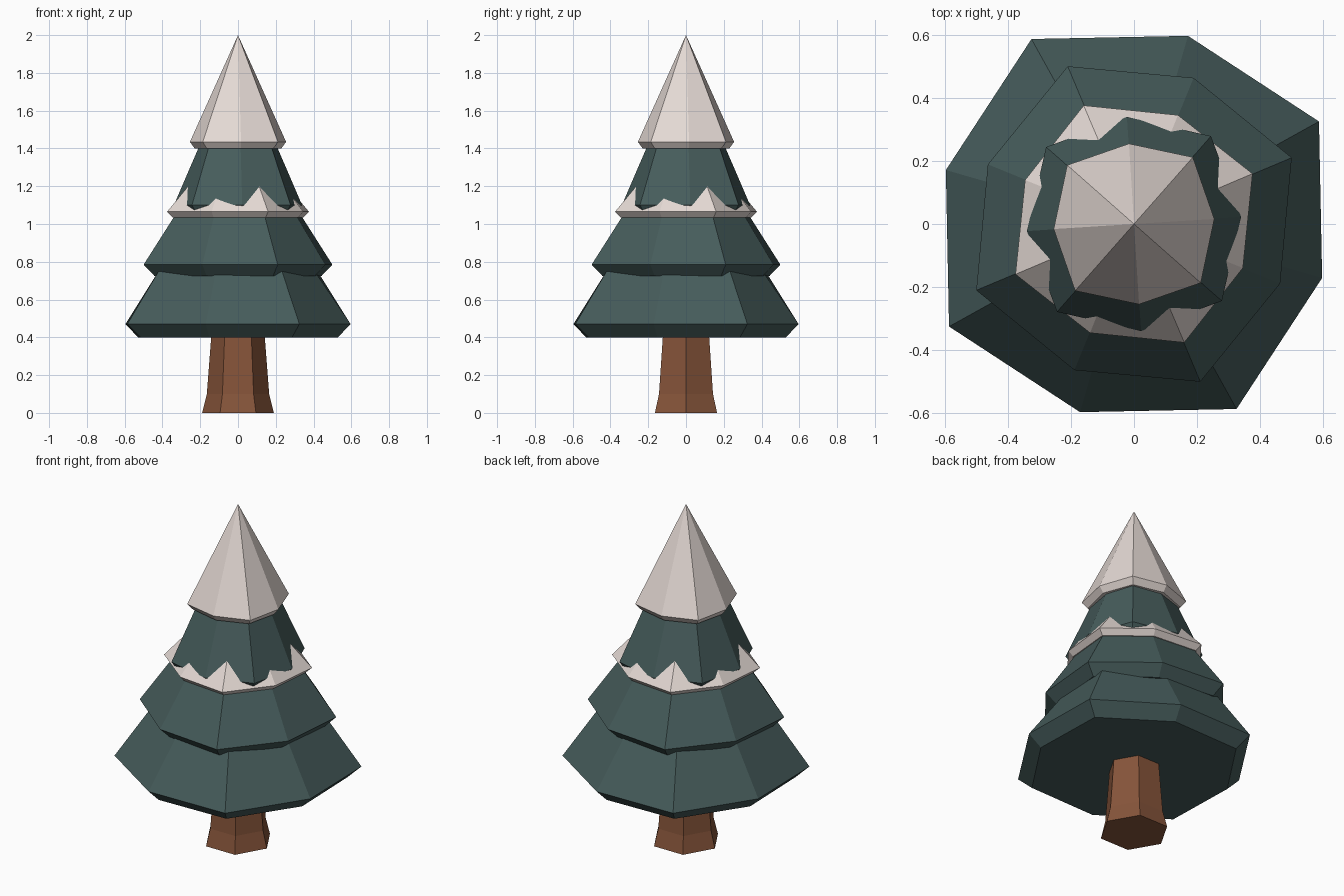
import bpy
import bmesh
from math import radians, cos, sin

cube = bpy.data.objects.get("Cube")
if cube:
    bpy.data.objects.remove(cube, do_unlink=True)


def make_material(name, rgb):
    mat = bpy.data.materials.new(name)
    mat.use_nodes = True
    color = (*rgb, 1.0)
    mat.diffuse_color = color
    bsdf = next(n for n in mat.node_tree.nodes if n.type == 'BSDF_PRINCIPLED')
    bsdf.inputs["Base Color"].default_value = color
    bsdf.inputs["Roughness"].default_value = 0.9
    return mat


def make_layered_solid(name, mat, sides, start, rings, apex=None):
    """Stack polygon rings (z, radius of even corners, radius of odd corners)."""
    bm = bmesh.new()
    loops = []
    for z, r_even, r_odd in rings:
        loop = []
        for i in range(sides):
            a = radians(start + 360 * i / sides)
            r = r_odd if i % 2 else r_even
            loop.append(bm.verts.new((r * cos(a), r * sin(a), z)))
        loops.append(loop)
    bm.faces.new(loops[0][::-1])
    for low, high in zip(loops, loops[1:]):
        for i in range(sides):
            j = (i + 1) % sides
            bm.faces.new((low[i], low[j], high[j], high[i]))
    if apex is None:
        bm.faces.new(loops[-1])
    else:
        tip = bm.verts.new((0, 0, apex))
        for i in range(sides):
            bm.faces.new((loops[-1][i], loops[-1][(i + 1) % sides], tip))
    bmesh.ops.recalc_face_normals(bm, faces=bm.faces)
    mesh = bpy.data.meshes.new(name)
    bm.to_mesh(mesh)
    bm.free()
    mesh.materials.append(mat)
    obj = bpy.data.objects.new(name, mesh)
    bpy.context.collection.objects.link(obj)
    return obj


bark = make_material("brown bark", (0.238, 0.089, 0.042))
needles = make_material("dark green needles", (0.061, 0.107, 0.105))
snow = make_material("warm white snow", (0.775, 0.694, 0.658))

# Trunk with flared foot
make_layered_solid("trunk", bark, 6, 0, [
    (0, 0.19, 0.19), (0.1, 0.165, 0.165), (0.45, 0.138, 0.138)])

# Branch tiers, each with an undercut rim
make_layered_solid("lower_branches", needles, 8, 29, [
    (0.40, 0.59, 0.55), (0.47, 0.67, 0.62), (0.78, 0.46, 0.40)])
make_layered_solid("middle_branches", needles, 8, 22.8, [
    (0.725, 0.48, 0.44), (0.785, 0.542, 0.50), (1.06, 0.352, 0.323)])
make_layered_solid("upper_branches", needles, 8, 48.8, [
    (1.04, 0.325, 0.30), (1.10, 0.37, 0.34), (1.43, 0.225, 0.198)])

# Snow ring between the tiers and snow cap on top
make_layered_solid("snow_ring", snow, 8, 23, [
    (1.035, 0.375, 0.345), (1.065, 0.408, 0.372), (1.24, 0.25, 0.23)])
make_layered_solid("snow_cap", snow, 8, 48.6, [
    (1.40, 0.25, 0.23), (1.435, 0.282, 0.255)], apex=2.0)
